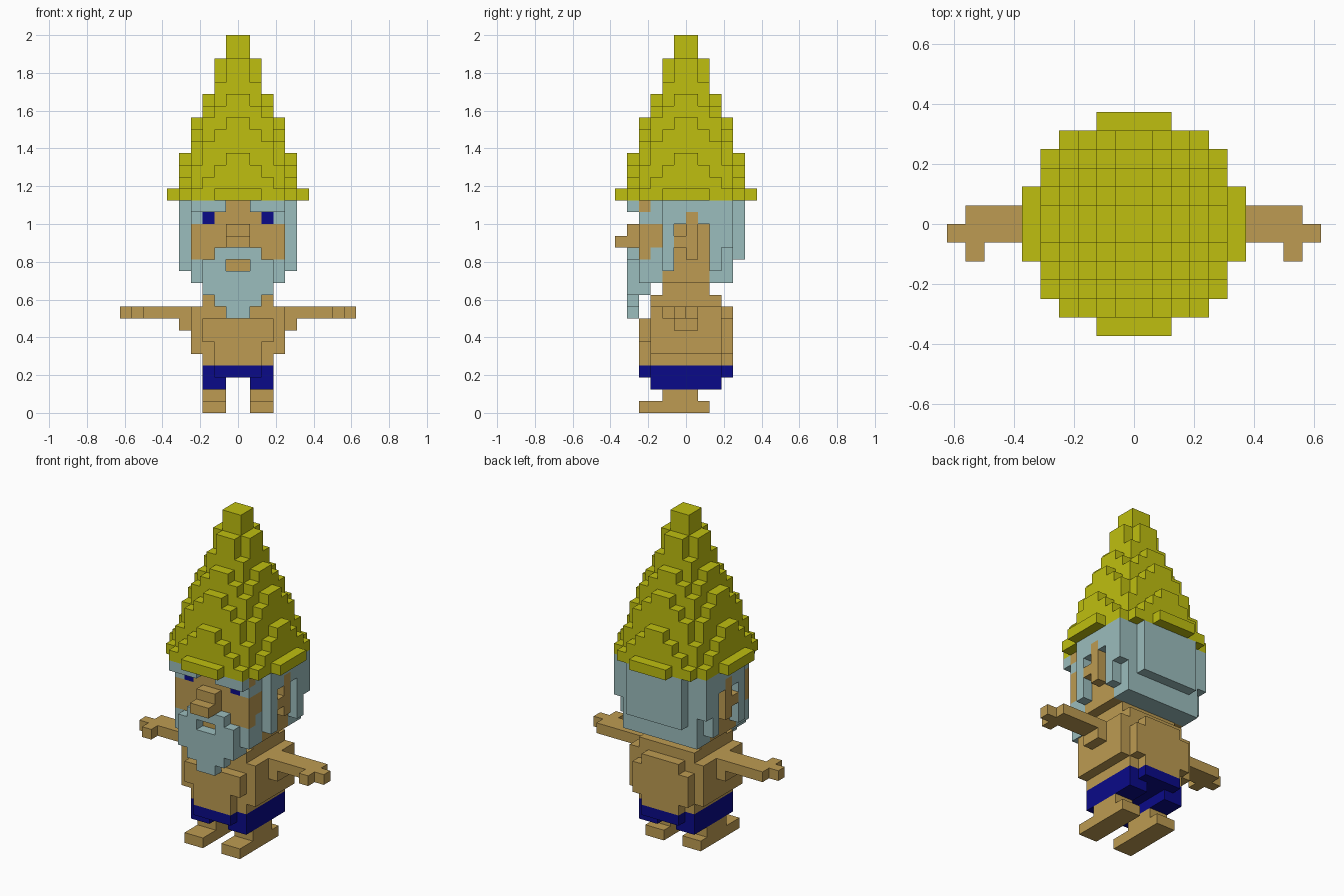
import bpy
import bmesh
from mathutils import Vector

default_cube = bpy.data.objects.get("Cube")
if default_cube:
    bpy.data.objects.remove(default_cube, do_unlink=True)

UNIT = 1 / 16  # edge length of one block
grid = {}      # block position -> part name


def material(name, colour):
    mat = bpy.data.materials.new(name)
    mat.use_nodes = True
    rgba = (*colour, 1)
    mat.diffuse_color = rgba
    mat.node_tree.nodes["Principled BSDF"].inputs["Base Color"].default_value = rgba
    return mat


def box(part, xs, ys, zs):
    """Fill a block range on the left and mirror it; later parts replace earlier ones."""
    for x in range(*xs):
        for y in range(*ys):
            for z in range(*zs):
                grid[x, y, z] = grid[-1 - x, y, z] = part


def carve(xs, ys, zs):
    """Remove a mirrored block range."""
    box(None, xs, ys, zs)


def build(part, mat):
    """Mesh the exposed block faces of one part and merge its flat areas."""
    bm = bmesh.new()
    corners = ((-1, -1), (1, -1), (1, 1), (-1, 1))
    for cell, owner in grid.items():
        if owner != part:
            continue
        centre = Vector(cell) + Vector((.5, .5, .5))
        for axis in range(3):
            for side in (-1, 1):
                step = Vector((0, 0, 0))
                step[axis] = side
                if grid.get(tuple(int(c) for c in Vector(cell) + step)):
                    continue
                verts = []
                for a, b in corners[::side]:
                    offset = step.copy()
                    offset[(axis + 1) % 3] = a
                    offset[(axis + 2) % 3] = b
                    verts.append(bm.verts.new((centre + offset / 2) * UNIT))
                bm.faces.new(verts)
    bmesh.ops.remove_doubles(bm, verts=bm.verts, dist=UNIT / 100)
    bmesh.ops.dissolve_limit(bm, angle_limit=.01, verts=bm.verts, edges=bm.edges)
    mesh = bpy.data.meshes.new(part)
    bm.to_mesh(mesh)
    bm.free()
    mesh.materials.append(mat)
    bpy.context.collection.objects.link(bpy.data.objects.new(part, mesh))


# Feet and legs
box("feet", (1, 3), (-4, 2), (0, 1))
box("legs", (1, 3), (-2, 1), (1, 2))

# Shorts
box("shorts", (1, 3), (-3, 3), (2, 3))
box("shorts", (0, 3), (-3, 3), (3, 4))
box("shorts", (0, 2), (-4, 4), (3, 4))

# Torso with belly, back and shoulder steps
box("torso", (0, 3), (-3, 3), (4, 10))
box("torso", (3, 4), (-3, 3), (5, 9))
box("torso", (0, 2), (-4, -3), (4, 6))
box("torso", (0, 3), (-4, -3), (6, 8))
box("torso", (0, 2), (3, 4), (4, 9))
box("torso", (2, 3), (3, 4), (5, 8))
box("neck", (0, 3), (-2, 2), (10, 11))

# Arms, hands and thumbs
box("arms", (4, 5), (-1, 1), (7, 8))
box("arms", (4, 9), (-1, 1), (8, 9))
box("hands", (9, 10), (-1, 0), (8, 9))
box("hands", (8, 9), (-2, -1), (8, 9))

# Hair: head block, back plate and side locks
box("hair", (0, 4), (-4, 4), (11, 18))
box("hair", (0, 3), (4, 5), (13, 18))
box("hair", (4, 5), (-2, -1), (12, 18))
box("hair", (4, 5), (-1, 4), (16, 18))
box("hair", (4, 5), (2, 3), (12, 16))
box("hair", (4, 5), (3, 4), (14, 16))

# Face
box("face", (0, 4), (-4, -3), (13, 17))
box("face", (0, 1), (-4, -3), (17, 18))
box("face", (3, 4), (-4, -2), (14, 16))
box("face", (3, 4), (-4, -3), (16, 18))
box("hair", (3, 4), (-4, -3), (16, 17))
box("eyes", (2, 3), (-4, -3), (16, 17))
box("brows", (1, 4), (-5, -4), (17, 18))
box("nose", (0, 1), (-6, -4), (14, 15))
box("nose", (0, 1), (-5, -4), (15, 16))

# Ears set between the side locks
box("ears", (3, 4), (-2, 2), (11, 12))
box("ears", (3, 4), (-1, 2), (12, 16))
box("ears", (4, 5), (0, 1), (13, 17))
box("ears", (4, 5), (-1, 0), (14, 15))

# Beard with an open mouth, tapering to a point
box("beard", (0, 2), (-5, -4), (13, 14))
box("beard", (0, 3), (-5, -4), (10, 13))
box("beard", (0, 3), (-4, -3), (10, 11))
box("beard", (0, 2), (-5, -4), (9, 10))
box("beard", (0, 1), (-5, -4), (8, 9))
carve((0, 1), (-5, -4), (12, 13))
box("mouth", (0, 1), (-4, -3), (12, 13))

# Hat: stacked discs shrinking to a blunt tip
for level in range(14):
    radius = 5.85 - level * .375
    for x in range(6):
        for y in range(-6, 6):
            if (x + .5) ** 2 + (y + .5) ** 2 < radius ** 2:
                box("hat", (x, x + 1), (y, y + 1), (18 + level, 19 + level))

# Colours and meshes
palette = {
    material("skin", (.51, .33, .085)):
        "feet legs torso neck arms hands face nose ears mouth",
    material("grey_blue_hair", (.33, .51, .51)): "hair brows beard",
    material("navy", (.003, .003, .25)): "shorts eyes",
    material("yellow_hat", (.52, .52, .005)): "hat",
}
for mat, names in palette.items():
    for part_name in names.split():
        build(part_name, mat)
